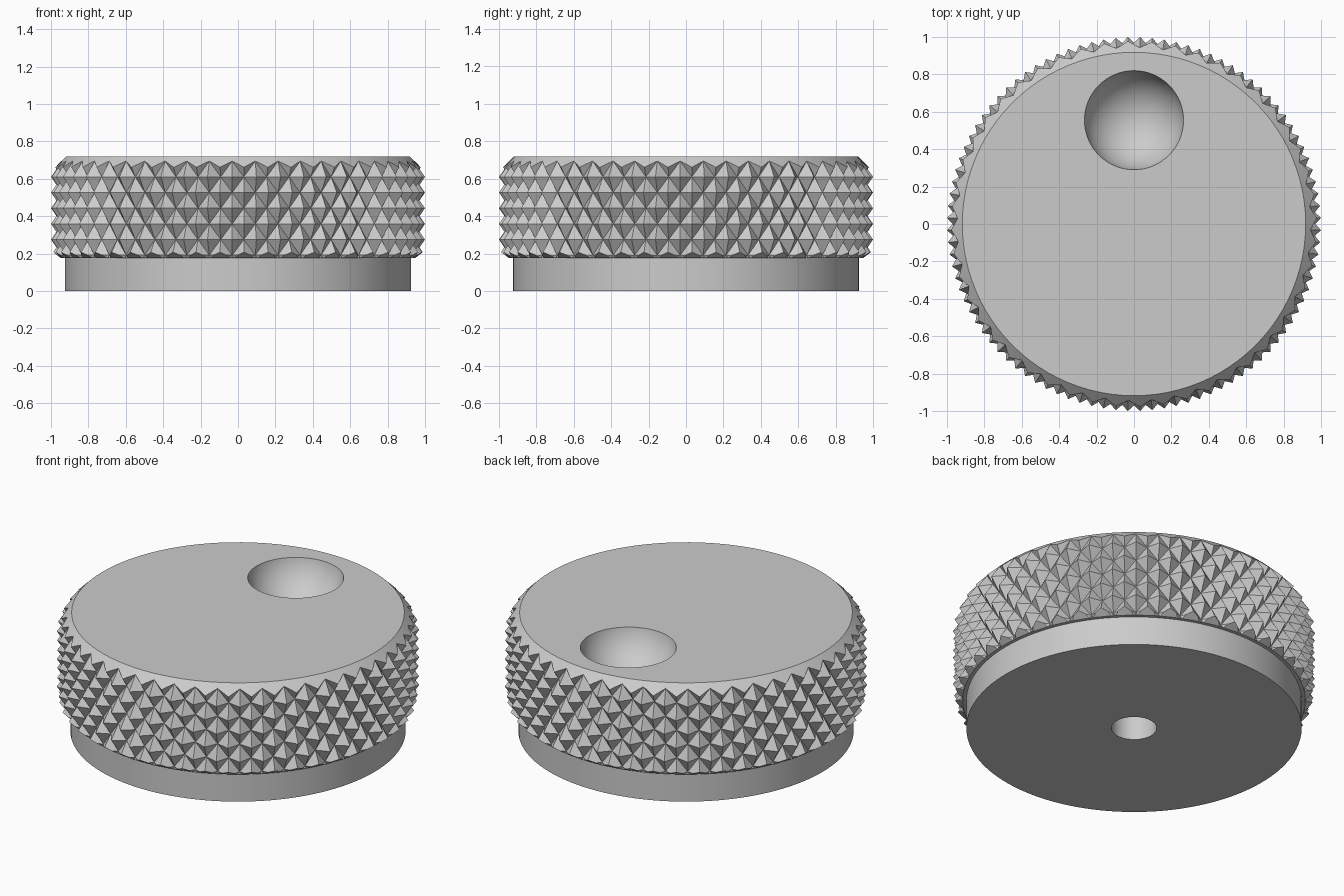
import bpy
import bmesh
from math import cos, sin, radians, tau

cube = bpy.data.objects.get("Cube")
if cube:
    bpy.data.objects.remove(cube, do_unlink=True)

# One plain grey for the whole part
grey = bpy.data.materials.new("satin grey")
grey.use_nodes = True
colour = (0.6, 0.6, 0.6, 1)
grey.diffuse_color = colour
grey.node_tree.nodes["Principled BSDF"].inputs["Base Color"].default_value = colour


def finish(bm, name):
    bmesh.ops.recalc_face_normals(bm, faces=bm.faces)
    mesh = bpy.data.meshes.new(name)
    bm.to_mesh(mesh)
    bm.free()
    mesh.materials.append(grey)
    obj = bpy.data.objects.new(name, mesh)
    bpy.context.collection.objects.link(obj)
    return obj


def ring(bm, z, radii, phase=0.0):
    step = tau / len(radii)
    return [bm.verts.new((r * cos(phase + i * step), r * sin(phase + i * step), z))
            for i, r in enumerate(radii)]


def lathe(name, profile, segments):
    """Closed solid turned from (radius, height) points, with flat end caps."""
    bm = bmesh.new()
    rings = [ring(bm, z, [r] * segments) for r, z in profile]
    for low, high in zip(rings, rings[1:]):
        for i in range(segments):
            j = (i + 1) % segments
            bm.faces.new((low[i], low[j], high[j], high[i]))
    bm.faces.new(rings[0])
    bm.faces.new(rings[-1])
    return finish(bm, name)


def knurl(name, teeth, peak, valley, z_peak, pitch, first, last):
    """Cylinder covered in staggered four-sided pyramids."""
    bm = bmesh.new()
    count = teeth * 2
    rows = range(first, last + 1)
    rings = [ring(bm, z_peak + k * pitch,
                  [valley if (i + k) % 2 else peak for i in range(count)],
                  -tau / count / 2) for k in rows]
    for k, low, high in zip(rows, rings, rings[1:]):
        for i in range(count):
            j = (i + 1) % count
            a, b, c, d = low[i], low[j], high[j], high[i]
            # Split every cell along its valley
            tris = ((a, b, c), (a, c, d)) if (i + k) % 2 else ((a, b, d), (b, c, d))
            for tri in tris:
                bm.faces.new(tri)
    for end in (rings[0], rings[-1]):
        hub = bm.verts.new((0, 0, end[0].co.z))
        for i in range(count):
            bm.faces.new((hub, end[i], end[(i + 1) % count]))
    return finish(bm, name)


def boolean(obj, tool, operation):
    tool.hide_render = True
    mod = obj.modifiers.new(operation.lower(), "BOOLEAN")
    mod.operation = operation
    mod.solver = "EXACT"
    mod.object = tool
    bpy.context.view_layer.objects.active = obj
    bpy.ops.object.modifier_apply(modifier=mod.name)


TOP, STEP = 0.72, 0.175

# Knurled grip, trimmed by a turned blank with chamfered rims
grip = knurl("knurled_grip", 48, 1.0, 0.943, 0.61, 0.0838, -6, 2)
blank = lathe("grip_blank", [(0.945, STEP), (1.02, 0.23), (1.02, 0.62), (0.918, TOP)], 96)
boolean(grip, blank, "INTERSECT")

# Smooth base collar
base = lathe("base_collar", [(0.925, 0), (0.925, STEP)], 128)

# Finger dimple in the top
dimple_r, depth = 0.265, 0.22
ball_r = (dimple_r ** 2 + depth ** 2) / (2 * depth)
bm = bmesh.new()
bmesh.ops.create_uvsphere(bm, u_segments=64, v_segments=48, radius=ball_r)
bmesh.ops.translate(bm, verts=bm.verts, vec=(0, 0.555, TOP - depth + ball_r))
ball = finish(bm, "dimple_cutter")
boolean(grip, ball, "DIFFERENCE")

# Blind shaft hole in the underside
bore = lathe("bore_cutter", [(0.125, -0.1), (0.125, 0.4)], 48)
boolean(base, bore, "DIFFERENCE")
boolean(grip, bore, "DIFFERENCE")

for helper in (blank, ball, bore):
    bpy.data.objects.remove(helper, do_unlink=True)

# Smooth turned surfaces, crisp knurl facets
for obj in (grip, base):
    bpy.ops.object.select_all(action="DESELECT")
    obj.select_set(True)
    bpy.context.view_layer.objects.active = obj
    bpy.ops.object.shade_smooth_by_angle(angle=radians(15))
